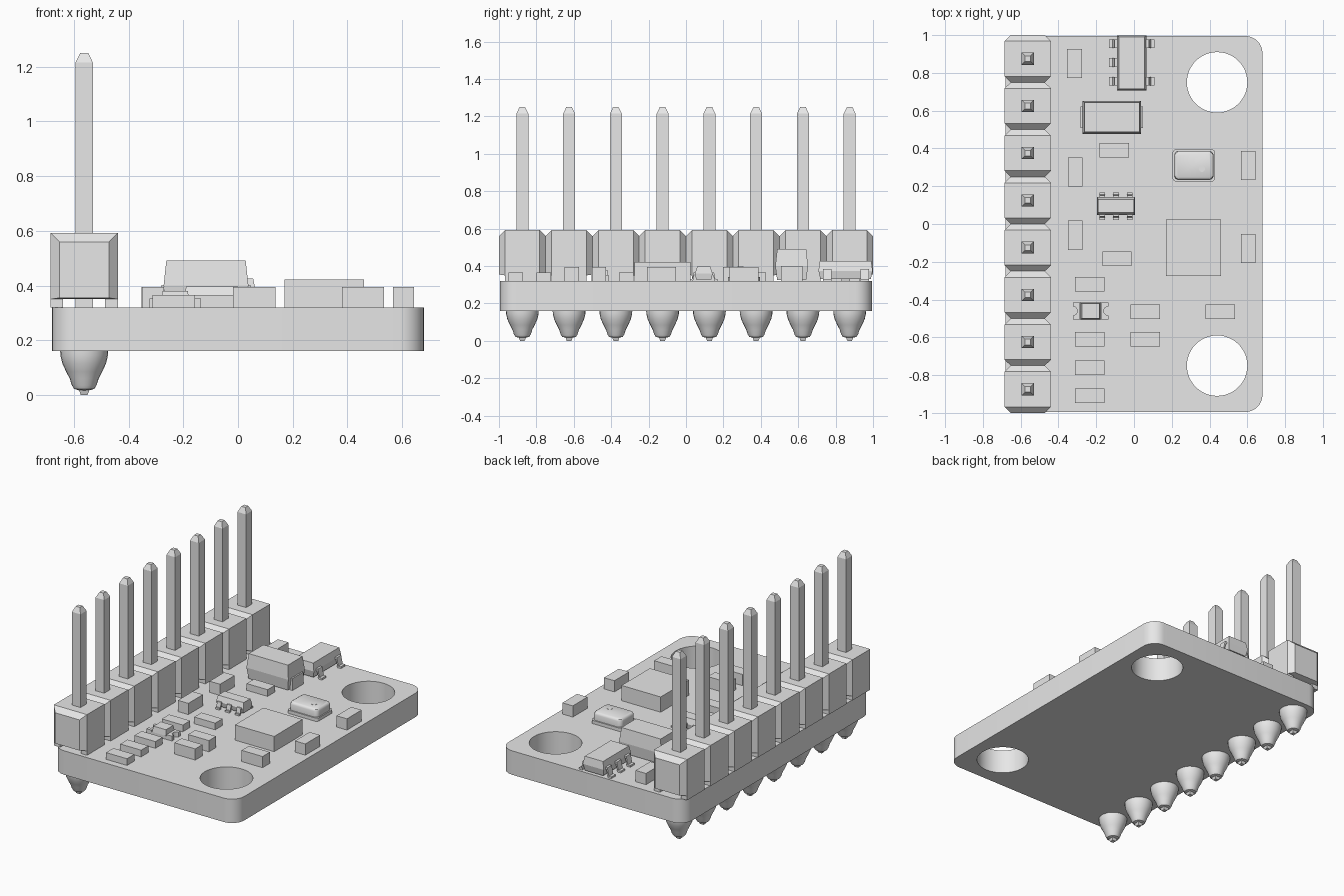
import bpy, bmesh, math
from mathutils import Vector

cube = bpy.data.objects.get("Cube")
if cube:
    bpy.data.objects.remove(cube, do_unlink=True)

grey = bpy.data.materials.new("plain grey")
grey.use_nodes = True
grey.diffuse_color = (0.8, 0.8, 0.8, 1)
grey.node_tree.nodes["Principled BSDF"].inputs["Base Color"].default_value = (0.8, 0.8, 0.8, 1)

BOTTOM, TOP = 0.16, 0.32
PIN_X = -0.5625


def smooth(obj):
    bpy.ops.object.select_all(action='DESELECT')
    obj.select_set(True)
    bpy.context.view_layer.objects.active = obj
    bpy.ops.object.shade_smooth_by_angle(angle=math.radians(35))


def loft(name, rings, rounded=False):
    """Skin a stack of equal rings and cap both ends."""
    bm = bmesh.new()
    rows = [[bm.verts.new(p) for p in ring] for ring in rings]
    n = len(rows[0])
    for a, b in zip(rows, rows[1:]):
        for i in range(n):
            j = (i + 1) % n
            bm.faces.new((a[i], a[j], b[j], b[i]))
    bm.faces.new(rows[0])
    bm.faces.new(rows[-1])
    bmesh.ops.recalc_face_normals(bm, faces=bm.faces)
    mesh = bpy.data.meshes.new(name)
    bm.to_mesh(mesh)
    bm.free()
    mesh.materials.append(grey)
    obj = bpy.data.objects.new(name, mesh)
    bpy.context.collection.objects.link(obj)
    if rounded:
        smooth(obj)
    return obj


def rect(cx, cy, w, d, z):
    return [(cx + sx * w / 2, cy + sy * d / 2, z)
            for sx, sy in ((-1, -1), (1, -1), (1, 1), (-1, 1))]


def circle(cx, cy, r, z, n=24):
    return [(cx + r * math.cos(math.tau * i / n), cy + r * math.sin(math.tau * i / n), z)
            for i in range(n)]


def round_rect(cx, cy, w, d, r, z, steps=8):
    pts = []
    for q, (sx, sy) in enumerate(((1, 1), (-1, 1), (-1, -1), (1, -1))):
        for i in range(steps + 1):
            a = math.pi / 2 * (q + i / steps)
            pts.append((cx + sx * (w / 2 - r) + r * math.cos(a),
                        cy + sy * (d / 2 - r) + r * math.sin(a), z))
    return pts


def box(name, cx, cy, w, d, z0, z1, inset=0.0):
    return loft(name, [rect(cx, cy, w, d, z0), rect(cx, cy, w - inset, d - inset, z1)])


def gull_leg(name, root, out, width, reach, height):
    """Bent lead: a flat shoulder, a slope down and a foot."""
    t = 0.014
    path = [(-0.01, height), (0.35, height), (0.6, 0.012), (1, 0.012),
            (1, 0), (0.45, 0), (0.2, height - t), (-0.01, height - t)]
    out = Vector(out)
    side = Vector((-out.y, out.x, 0)) * width / 2
    mid = Vector((root[0], root[1], TOP))
    prof = [mid + out * reach * u + Vector((0, 0, h)) for u, h in path]
    return loft(name, [[p - side for p in prof], [p + side for p in prof]])


# Circuit board with two mounting holes
curve = bpy.data.curves.new("circuit_board", 'CURVE')
curve.dimensions = '2D'
curve.fill_mode = 'BOTH'
curve.extrude = (TOP - BOTTOM) / 2
outlines = [round_rect(0, 0, 1.36, 1.99, 0.09, 0)]
outlines += [circle(0.44, y, 0.16, 0, 48) for y in (-0.75, 0.75)]
for pts in outlines:
    spline = curve.splines.new('POLY')
    spline.points.add(len(pts) - 1)
    for point, co in zip(spline.points, pts):
        point.co = (*co, 1)
    spline.use_cyclic_u = True
board = bpy.data.objects.new("circuit_board", curve)
board.location.z = (TOP + BOTTOM) / 2
bpy.context.collection.objects.link(board)
bpy.ops.object.select_all(action='DESELECT')
board.select_set(True)
bpy.context.view_layer.objects.active = board
bpy.ops.object.convert(target='MESH')
board = bpy.context.view_layer.objects.active
board.data.materials.clear()
board.data.materials.append(grey)
smooth(board)

# Pin header: housing, feet, pin and solder cone at each position
solder_profile = [(0.088, 0.165), (0.087, 0.145), (0.08, 0.115), (0.066, 0.085),
                  (0.053, 0.06), (0.045, 0.035), (0.037, 0.022), (0.02, 0.017)]
for i in range(8):
    y = 0.875 - 0.25 * i

    def section(dy, half, low, high):
        return [(PIN_X + sx * half, y + dy, z)
                for sx, z in ((-1, low), (1, low), (1, high), (-1, high))]

    loft(f"header_housing_{i}", [section(-0.125, 0.09, 0.355, 0.56),
                                 section(-0.093, 0.123, 0.35, 0.592),
                                 section(0.093, 0.123, 0.35, 0.592),
                                 section(0.125, 0.09, 0.355, 0.56)])
    for side in (-1, 1):
        box(f"header_foot_{i}", PIN_X + side * 0.1, y, 0.046, 0.186, TOP, 0.352)
    loft(f"header_pin_{i}", [rect(PIN_X, y, s, s, z) for s, z in
                             ((0.025, 0), (0.04, 0.02), (0.064, 0.1),
                              (0.064, 1.215), (0.03, 1.25))])
    loft(f"solder_cone_{i}", [circle(PIN_X, y, r, z) for r, z in solder_profile], True)

# Small chip parts: lying along x or y, low or tall
LOW, TALL = 0.365, 0.395
along_x = [(-0.235, -0.91, LOW), (-0.235, -0.76, LOW), (-0.235, -0.61, LOW),
           (-0.235, -0.32, LOW), (-0.09, -0.185, LOW), (-0.105, 0.39, LOW),
           (0.06, -0.61, TALL), (0.06, -0.465, TALL), (0.457, -0.465, TALL)]
along_y = [(-0.315, 0.85, TALL), (-0.31, 0.275, TALL), (-0.31, -0.06, TALL),
           (0.605, 0.31, TALL), (0.605, -0.13, TALL)]
for x, y, z in along_x:
    box("chip_resistor" if z == LOW else "chip_capacitor", x, y, 0.155, 0.077, TOP, z)
for x, y, z in along_y:
    box("chip_capacitor", x, y, 0.077, 0.155, TOP, z)

# Main square chip
box("main_chip", 0.315, -0.125, 0.29, 0.3, TOP, 0.422)

# Large moulded part with end terminals
loft("moulded_body", [rect(-0.117, 0.565, w, d, z) for w, d, z in
                      ((0.29, 0.155, 0.325), (0.31, 0.175, 0.4), (0.29, 0.155, 0.492))])
for side in (-1, 1):
    box("moulded_terminal", -0.117 + side * 0.145, 0.565, 0.04, 0.115, TOP, 0.4)

# Five-lead regulator
loft("regulator_body", [rect(-0.012, 0.853, w, d, z) for w, d, z in
                        ((0.135, 0.27, 0.33), (0.155, 0.29, 0.375), (0.135, 0.275, 0.426))])
for sign, rows in ((-1, (0.755, 0.855, 0.955)), (1, (0.755, 0.955))):
    for y in rows:
        gull_leg("regulator_lead", (-0.012 + sign * 0.075, y), (sign, 0, 0), 0.046, 0.045, 0.065)

# Six-lead transistor pack
loft("transistor_body", [rect(-0.095, 0.095, w, d, z) for w, d, z in
                         ((0.19, 0.08, 0.328), (0.2, 0.095, 0.36), (0.19, 0.07, 0.397))])
for sign in (-1, 1):
    for dx in (-0.073, 0, 0.073):
        gull_leg("transistor_lead", (-0.095 + dx, 0.095 + sign * 0.045),
                 (0, sign, 0), 0.03, 0.028, 0.045)

# Pressure sensor: base, rounded metal lid and vent
loft("sensor_base", [round_rect(0.317, 0.31, 0.226, 0.17, 0.02, z) for z in (TOP, 0.342)], True)
loft("sensor_lid", [round_rect(0.317, 0.31, 0.21 - e, 0.154 - e, 0.026 - e / 4, z)
                    for e, z in ((0, 0.34), (0, 0.38), (0.008, 0.39), (0.026, 0.396))], True)
loft("sensor_vent", [circle(0.36, 0.292, 0.016, z) for z in (0.394, 0.3975)])

# Indicator lamp with notched end terminals
box("lamp_base", -0.23, -0.46, 0.12, 0.09, TOP, 0.342)
box("lamp_lens", -0.23, -0.46, 0.105, 0.09, 0.34, 0.38, 0.012)
for side in (-1, 1):
    edge = [(0.055, 0.045), (0.094, 0.045)]
    for i in range(9):
        a = math.pi * i / 8
        edge.append((0.094 - 0.024 * math.sin(a), 0.024 * math.cos(a)))
    edge += [(0.094, -0.045), (0.055, -0.045)]
    loft("lamp_terminal", [[(-0.23 + side * u, -0.46 + v, z) for u, v in edge]
                           for z in (TOP, 0.352)])
